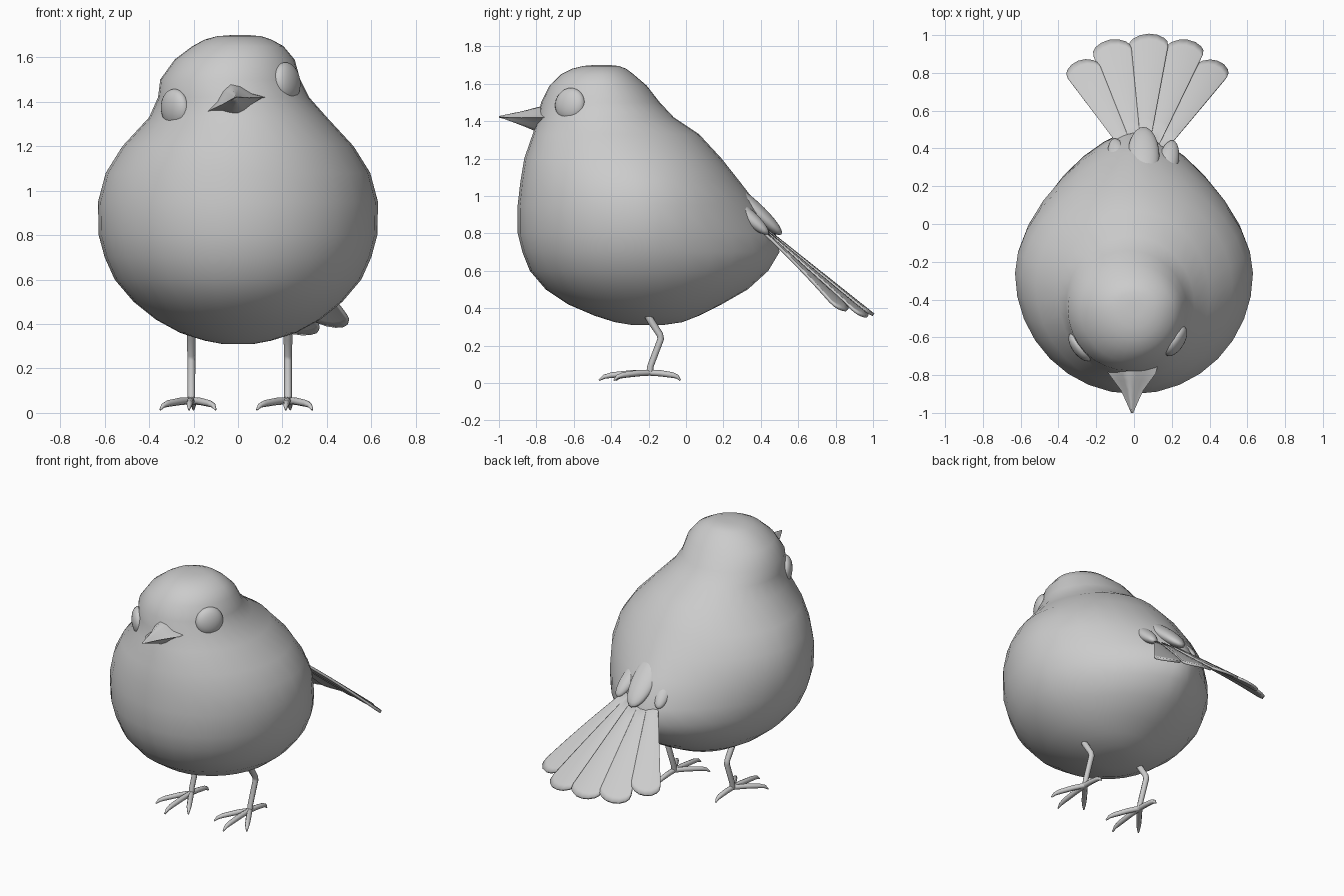
import bpy, bmesh, math
from mathutils import Vector, Matrix, Euler

if "Cube" in bpy.data.objects:
    bpy.data.objects.remove(bpy.data.objects["Cube"])


def finish(obj, angle=60):
    bpy.ops.object.select_all(action='DESELECT')
    obj.select_set(True)
    bpy.context.view_layer.objects.active = obj
    bpy.ops.object.shade_smooth_by_angle(angle=math.radians(angle))
    return obj


def link(name, bm, angle=60):
    me = bpy.data.meshes.new(name)
    bm.to_mesh(me)
    bm.free()
    obj = bpy.data.objects.new(name, me)
    bpy.context.collection.objects.link(obj)
    return finish(obj, angle)


def loft(name, rings, angle=60):
    bm = bmesh.new()
    vs = [[bm.verts.new(p) for p in r] for r in rings]
    n = len(rings[0])
    for a, b in zip(vs, vs[1:]):
        for i in range(n):
            j = (i + 1) % n
            bm.faces.new((a[i], a[j], b[j], b[i]))
    bm.faces.new(vs[0])
    bm.faces.new(vs[-1])
    bmesh.ops.recalc_face_normals(bm, faces=bm.faces)
    return link(name, bm, angle)


def ellipsoid(name, loc, radii, rot):
    bm = bmesh.new()
    m = Matrix.Translation(loc) @ Euler([math.radians(a) for a in rot]).to_matrix().to_4x4()
    m = m @ Matrix.Diagonal((*radii, 1))
    bmesh.ops.create_uvsphere(bm, u_segments=24, v_segments=14, radius=1, matrix=m)
    return link(name, bm)


def tubes(name, paths, radius):
    cu = bpy.data.curves.new(name, 'CURVE')
    cu.dimensions = '3D'
    cu.bevel_depth = radius
    cu.bevel_resolution = 2
    cu.use_fill_caps = True
    for path in paths:
        sp = cu.splines.new('POLY')
        sp.points.add(len(path) - 1)
        for pt, (x, y, z, r) in zip(sp.points, path):
            pt.co = (x, y, z, 1)
            pt.radius = r
    obj = bpy.data.objects.new(name, cu)
    bpy.context.collection.objects.link(obj)
    bpy.ops.object.select_all(action='DESELECT')
    obj.select_set(True)
    bpy.context.view_layer.objects.active = obj
    bpy.ops.object.convert(target='MESH')
    return finish(bpy.context.object)


# Body and head: stacked egg-shaped rings
# z, x centre, half width, front y, widest y, back y, back pointedness
PROFILE = [
    (1.70, 0.01, 0.04, -0.49, -0.45, -0.41, 0),
    (1.695, 0.005, 0.10, -0.55, -0.45, -0.36, 0),
    (1.68, 0.0, 0.15, -0.61, -0.45, -0.32, 0),
    (1.65, 0.0, 0.205, -0.67, -0.45, -0.28, 0),
    (1.59, -0.015, 0.27, -0.73, -0.45, -0.21, 0),
    (1.50, -0.035, 0.315, -0.775, -0.45, -0.14, 0),
    (1.42, -0.02, 0.34, -0.79, -0.43, -0.065, 0),
    (1.33, 0.0, 0.40, -0.82, -0.38, 0.07, 0),
    (1.20, 0.0, 0.52, -0.865, -0.32, 0.19, 0.1),
    (1.08, 0.0, 0.595, -0.885, -0.28, 0.285, 0.3),
    (0.95, 0.0, 0.63, -0.90, -0.26, 0.385, 0.5),
    (0.80, 0.0, 0.627, -0.90, -0.25, 0.48, 0.75),
    (0.70, 0.0, 0.60, -0.875, -0.25, 0.50, 0.65),
    (0.60, 0.0, 0.555, -0.835, -0.25, 0.44, 0.45),
    (0.50, 0.0, 0.47, -0.75, -0.24, 0.33, 0.25),
    (0.42, 0.0, 0.37, -0.63, -0.23, 0.19, 0.1),
    (0.36, 0.0, 0.26, -0.49, -0.21, 0.07, 0),
    (0.325, 0.0, 0.15, -0.38, -0.20, -0.02, 0),
    (0.31, 0.0, 0.07, -0.29, -0.20, -0.12, 0),
]
SEG = 32
rings = []
for z, xc, rx, yf, yw, yb, p in PROFILE:
    ring = []
    for i in range(SEG):
        a = 2 * math.pi * i / SEG
        c, s = math.cos(a), math.sin(a)
        if s > 0:
            x = math.copysign(abs(c) ** (1 + 0.6 * p), c) * rx
            y = yw + (yb - yw) * s ** (1 + 0.18 * p)
        else:
            x, y = c * rx, yw + (yw - yf) * s
        ring.append((xc + x, y, z))
    rings.append(ring)
loft("body", rings)

# Eyes, set on the tilted head
ellipsoid("eye_right", (0.22, -0.62, 1.49), (0.045, 0.09, 0.088), (0, -8, -32))
ellipsoid("eye_left", (-0.283, -0.65, 1.37), (0.045, 0.09, 0.088), (0, -4, 36))

# Beak: roofed upper half and shallow lower half, rolled with the head
ROLL = math.radians(14)


def beak(name, stations):
    out = []
    for y, w, h, zc in stations:
        ring = []
        for u, v in ((-1, 0), (-0.6, 0.3), (-0.3, 0.7), (0, 0.9), (0.3, 0.7), (0.6, 0.3), (1, 0), (0, 0.02)):
            x, z = u * w, v * h
            ring.append((-0.01 + x * math.cos(ROLL) - z * math.sin(ROLL), y,
                         zc + x * math.sin(ROLL) + z * math.cos(ROLL)))
        out.append(ring)
    loft(name, out, 75)


beak("upper_beak", [(-0.72, 0.145, 0.12, 1.385), (-0.79, 0.13, 0.10, 1.388), (-0.83, 0.10, 0.08, 1.395),
                    (-0.88, 0.062, 0.056, 1.403), (-0.94, 0.033, 0.032, 1.412), (-1.0, 0.006, 0.008, 1.42)])
beak("lower_beak", [(-0.72, 0.13, -0.06, 1.385), (-0.79, 0.115, -0.055, 1.388), (-0.86, 0.065, -0.035, 1.40),
                    (-0.92, 0.03, -0.02, 1.41), (-0.98, 0.005, -0.004, 1.418)])

# Tail: five overlapping feathers fanned on an arched, slightly rolled surface
PIVOT = Vector((0.05, 0.25, 0.955))
DOWN = Vector((0.03, 0.78, -0.62))
UP = Vector((0, 0.62, 0.78))
for k in range(-2, 3):
    length = (0.96, 0.945, 0.865)[abs(k)]
    mid = math.radians(12.6 * k)
    bm = bmesh.new()
    rows = []
    for f in (0.26, 0.4, 0.55, 0.7, 0.82, 0.9, 0.96, 1):
        row = []
        for t in (-1, -0.92, -0.75, -0.4, 0, 0.4, 0.75, 0.92, 1):
            # rounded feather end
            r = f * (length - 0.075 * (1 - math.sqrt(1 - t * t)))
            a = mid + math.radians(6.7) * t
            u = r * math.sin(a)
            pos = PIVOT + DOWN * (r * math.cos(a)) + Vector((u, 0, -0.45 * u * u - 0.05 * u))
            row.append(bm.verts.new(pos + UP * (0.006 * (1 - t * t) - 0.004 * abs(k) + 0.004 * t)))
        rows.append(row)
    for a, b in zip(rows, rows[1:]):
        for i in range(8):
            bm.faces.new((a[i], a[i + 1], b[i + 1], b[i]))
    bmesh.ops.recalc_face_normals(bm, faces=bm.faces)
    ob = link(f"tail_feather_{k + 3}", bm, 40)
    mod = ob.modifiers.new("thickness", 'SOLIDIFY')
    mod.thickness = 0.016
    mod.offset = 0

# Rump feathers covering the tail root
ellipsoid("rump_feather_middle", (0.05, 0.355, 0.935), (0.085, 0.21, 0.045), (-42, 0, 0))
ellipsoid("rump_feather_left", (-0.08, 0.33, 0.905), (0.055, 0.16, 0.04), (-40, 0, 12))
ellipsoid("rump_feather_right", (0.18, 0.32, 0.90), (0.055, 0.16, 0.04), (-40, 0, -12))

# Legs and feet
for side, lx in (("left", -0.21), ("right", 0.225)):
    tubes(f"leg_{side}", [[(lx, -0.22, 0.39, 1.1), (lx, -0.19, 0.335, 1.1), (lx, -0.14, 0.26, 1),
                           (lx, -0.135, 0.235, 1), (lx, -0.19, 0.09, 0.95), (lx, -0.195, 0.05, 1)]], 0.018)
    toes = []
    for dx, dy in ((-0.01, -0.27), (-0.14, -0.18), (0.11, -0.19), (0.01, 0.165)):
        steps = ((0, 0.055, 1), (0.35, 0.052, 1.05), (0.75, 0.042, 0.95), (0.9, 0.033, 0.7), (1, 0.014, 0.25))
        toes.append([(lx + dx * f, -0.195 + dy * f, z, r) for f, z, r in steps])
    tubes(f"foot_{side}", toes, 0.016)
